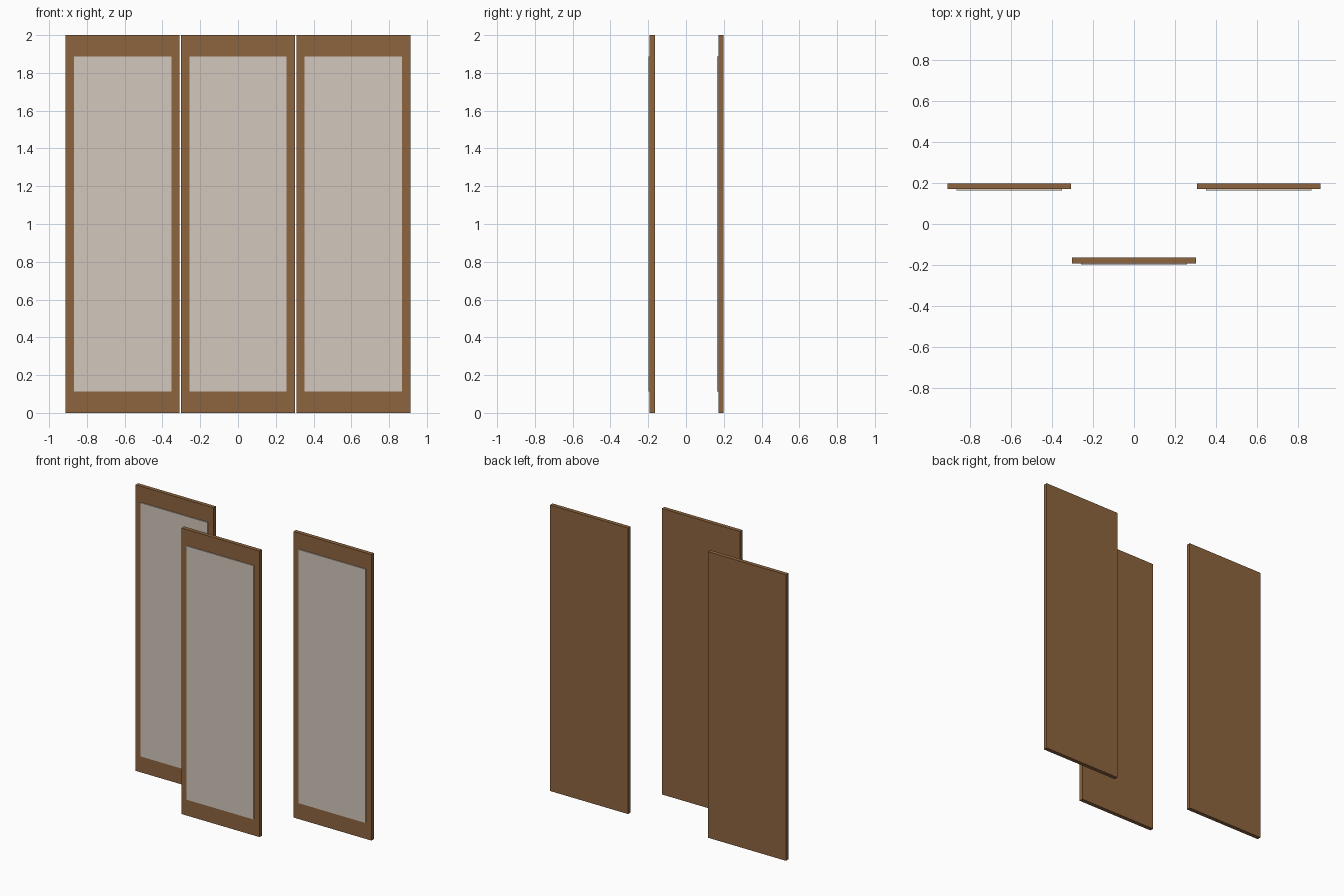
import bpy

if "Cube" in bpy.data.objects:
    bpy.data.objects.remove(bpy.data.objects["Cube"])


def material(name, color):
    m = bpy.data.materials.new(name)
    m.diffuse_color = (*color, 1)
    m.use_nodes = True
    m.node_tree.nodes["Principled BSDF"].inputs["Base Color"].default_value = m.diffuse_color
    return m


def box(name, lo, hi, mat):
    size = [b - a for a, b in zip(lo, hi)]
    mid = [(a + b) / 2 for a, b in zip(lo, hi)]
    bpy.ops.mesh.primitive_cube_add(size=1, location=mid)
    ob = bpy.context.object
    ob.name = name
    ob.scale = size
    bpy.ops.object.transform_apply(location=False, rotation=False, scale=True)
    ob.data.materials.append(mat)
    return ob


wood = material("wood", (0.27, 0.13, 0.05))
paper = material("paper", (0.65, 0.58, 0.51))

HALF_W, THICK, PROUD = 0.302, 0.028, 0.006
PAPER_HALF_W, PAPER_LOW, PAPER_HIGH = 0.258, 0.114, 1.888

# Three sliding panels: the outer two at the back, the middle one in front
for label, x, back in (("left", -0.611, 0.199),
                       ("middle", 0.0, -0.165),
                       ("right", 0.611, 0.199)):
    front = back - THICK
    # Wooden board
    box(label + "_panel_board", (x - HALF_W, front, 0),
        (x + HALF_W, back, 2), wood)
    # Thin pale sheet standing proud of the front face
    box(label + "_panel_sheet", (x - PAPER_HALF_W, front - PROUD, PAPER_LOW),
        (x + PAPER_HALF_W, front, PAPER_HIGH), paper)
